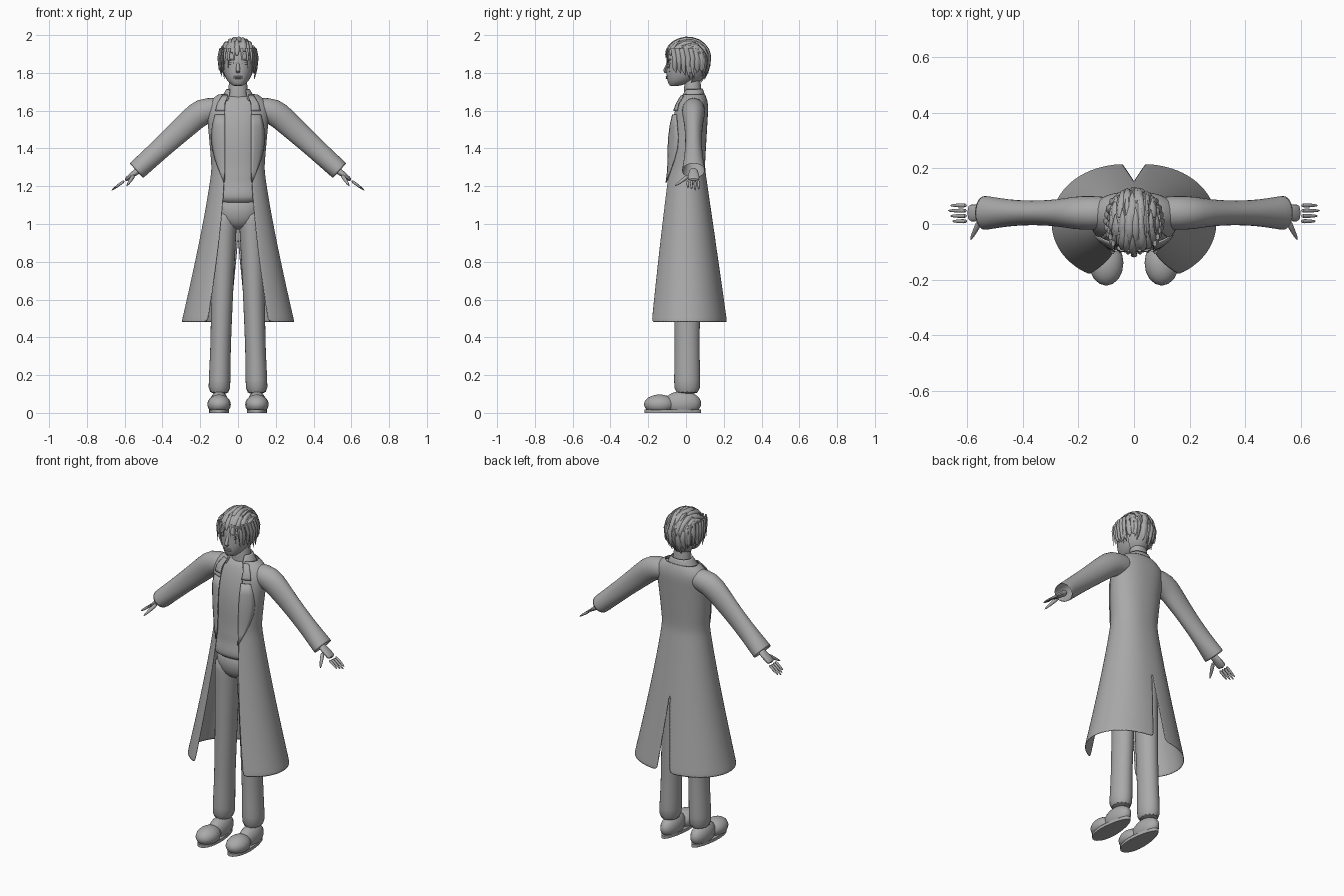
import bpy, bmesh, random
from math import sin, cos, asin, pi, radians, sqrt
from mathutils import Vector, Matrix

random.seed(4)
if "Cube" in bpy.data.objects:
    bpy.data.objects.remove(bpy.data.objects["Cube"])

colour = (.4, .4, .4, 1)
grey = bpy.data.materials.new("plain grey")
grey.use_nodes = True
grey.diffuse_color = colour
grey.node_tree.nodes["Principled BSDF"].inputs["Base Color"].default_value = colour
parts = []
SQUARENESS = .85
UP, BACK, SIDEWAYS = Vector((0, 0, 1)), Vector((0, 1, 0)), Vector((1, 0, 0))


def finish(bm, name, mirror=True, smooth=True, thickness=None):
    bmesh.ops.recalc_face_normals(bm, faces=bm.faces)
    mesh = bpy.data.meshes.new(name)
    bm.to_mesh(mesh)
    bm.free()
    mesh.materials.append(grey)
    part = bpy.data.objects.new(name, mesh)
    bpy.context.scene.collection.objects.link(part)
    if mirror:
        part.modifiers.new("mirror", "MIRROR")
    if thickness:
        part.modifiers.new("cloth", "SOLIDIFY").thickness = thickness
    if smooth:
        part.modifiers.new("smooth", "SUBSURF")
    parts.append(part)


def skin(bm, rings, closed, cap=False):
    """Join rows of points with quads."""
    rows = [[bm.verts.new(point) for point in ring] for ring in rings]
    count = len(rows[0])
    for lower, upper in zip(rows, rows[1:]):
        for i in range(count if closed else count - 1):
            j = (i + 1) % count
            bm.faces.new((lower[i], lower[j], upper[j], upper[i]))
    if cap:
        bm.faces.new(rows[0])
        bm.faces.new(rows[-1])


def half_ring(z, width, front, back, opening=0, vent=0, count=16):
    """Left half of an oval, from the front opening round to the back vent."""
    start = asin((opening / width) ** (1 / SQUARENESS))
    end = pi - asin((vent / width) ** (1 / SQUARENESS))
    middle, depth = (front + back) / 2, (back - front) / 2
    angles = [start + (end - start) * i / count for i in range(count + 1)]
    return [(width * abs(sin(t)) ** SQUARENESS, middle - depth * cos(t), z) for t in angles]


def body(name, rows, cap=True, thickness=None):
    """Mirrored loft of half ovals."""
    bm = bmesh.new()
    rings = [half_ring(*row) for row in rows]
    if cap:
        ends = []
        for z, width, front, back in (rows[0], rows[-1]):
            middle = (front + back) / 2
            ends.append(half_ring(z, width / 20, middle + front / 20, middle + back / 20 + .001))
        rings = [ends[0], *rings, ends[1]]
    skin(bm, rings, False)
    finish(bm, name, thickness=thickness)


def tube(bm, path, radii, out, count=10, cap=True):
    """Oval tube; radii are (side, out) pairs, out is one direction per point or for all."""
    points = [Vector(p) for p in path]
    rings = []
    for i, point in enumerate(points):
        along = (points[min(i + 1, len(points) - 1)] - points[max(i - 1, 0)]).normalized()
        side = along.cross(out[i] if isinstance(out, list) else out).normalized()
        outward = side.cross(along)
        turns = [2 * pi * k / count for k in range(count)]
        rings.append([point + side * radii[i][0] * cos(t) + outward * radii[i][1] * sin(t) for t in turns])
    skin(bm, rings, True, cap)


def blob(bm, centre, size, segments=12):
    matrix = Matrix.Translation(centre) @ Matrix.Diagonal((*size, 1))
    return bmesh.ops.create_uvsphere(bm, u_segments=segments, v_segments=segments, radius=1, matrix=matrix)


def spread(low, high, steps):
    return [low + (high - low) * i / steps for i in range(steps + 1)]


# Long open coat: flared skirt, straight chest, shoulders sloping to the neck
HEM, WAIST, SHOULDER, NECK = .48, 1.3, 1.64, 1.69


def coat_shape(z):
    flare = max(0, (WAIST - z) / (WAIST - HEM))
    chest = min(1, max(0, (z - WAIST) / (SHOULDER - WAIST)))
    slope = max(0, (z - SHOULDER) / (NECK - SHOULDER))
    width = .14 + .16 * flare ** 1.2 + .03 * chest - .07 * slope
    front = -.1 - .11 * flare + .05 * chest ** 3 + .03 * slope
    back = .1 + .12 * flare + .02 * chest - .02 * slope
    opening = .07 + .09 * flare ** 1.5 - .02 * slope
    vent = .04 * max(0, 2 * flare - 1)
    return width, front, back, opening, vent


def coat_front(x, z):
    width, front, back = coat_shape(z)[:3]
    reach = (x / width) ** (1 / SQUARENESS)
    return (front + back) / 2 - (back - front) / 2 * sqrt(1 - reach * reach)


body("coat", [(z, *coat_shape(z)) for z in spread(HEM, NECK, 30)], cap=False, thickness=.004)
body("coat_collar", [(1.65, .1, -.05, .11, .05), (1.72, .06, -.01, .09, .04)], cap=False, thickness=.006)

# Notched lapels lying on the coat front
bm = bmesh.new()
for low, high, flap in ((1.22, 1.58, lambda u: .003 + .07 * sin(.75 * pi * u)),
                        (1.6, 1.68, lambda u: .05 - .02 * u)):
    rows = []
    for u in spread(0, 1, 6):
        z = low + (high - low) * u
        inner = coat_shape(z)[3]
        rows.append([(x, coat_front(x, z) - .008, z) for x in spread(inner, inner + flap(u), 4)])
    skin(bm, rows, False)
finish(bm, "lapel", smooth=False, thickness=.006)

# Sleeves
bm = bmesh.new()
top, cuff = Vector((.19, .04, 1.6)), Vector((.54, .04, 1.28))
steps = spread(0, 1, 6)
tube(bm, [(.1, .04, 1.61)] + [top.lerp(cuff, t) for t in steps],
     [(.06, .06)] + [(.055 + .02 * (1 - t) ** 2, .045 + .02 * (2 * t - 1) ** 2) for t in steps],
     BACK, count=14, cap=False)
finish(bm, "sleeve", thickness=.004)

# Hands with four fingers and a thumb
bm = bmesh.new()
wrist, knuckle = Vector((.52, .04, 1.29)), Vector((.6, .04, 1.23))
pointing = (knuckle - wrist).normalized()
tube(bm, [wrist.lerp(knuckle, t) for t in spread(0, 1, 3)],
     [(.02, .024), (.017, .026), (.014, .034), (.01, .034)], BACK)
for k in range(4):
    root = knuckle + BACK * (.019 * k - .03)
    reach = .09 - .01 * abs(k - 2)
    tube(bm, [root + pointing * reach * t for t in spread(0, 1, 2)],
         [(r, r) for r in (.009, .008, .004)], BACK, count=8)
tube(bm, [(.55, .02, 1.26), (.57, -.02, 1.23), (.59, -.06, 1.2)],
     [(r, r) for r in (.013, .011, .004)], SIDEWAYS, count=8)
finish(bm, "hand")


# Shirt with a loose hem, following the coat from inside
def shirt_row(z):
    width, front, back = coat_shape(z)[:3]
    puff = .012 * sin(pi * min(1, (z - 1.1) / .1))
    return z, min(width - .012, .13) + puff, max(front + .01, -.095) - puff, min(back - .015, .09)


body("shirt", [shirt_row(z) for z in spread(1.11, 1.68, 16)])

# Trousers
body("trouser_seat", [(.97, .03, -.03, .05), (1, .1, -.07, .09), (1.06, .13, -.09, .1), (1.15, .13, -.08, .08)])
bm = bmesh.new()
path, radii = [], []
for t in spread(0, 1, 12):
    path.append((.1 - .03 * t, .006, .09 + t))
    width = .055 + .016 * t * t + .006 * max(0, 1 - 4 * t)
    radii.append((width, width + .012))
tube(bm, path, radii, BACK, count=14)
finish(bm, "trouser_leg")

# Slip-on shoes: rounded toe and foot on a flat sole
SOLE = .018
bm = bmesh.new()
blob(bm, (.1, -.14, .045), (.062, .082, .052), 16)
blob(bm, (.1, -.02, .05), (.05, .1, .065), 16)
for vertex in bm.verts:
    vertex.co.z = max(vertex.co.z, SOLE - .006)
finish(bm, "shoe_upper", smooth=False)
bm = bmesh.new()
turns = [2 * pi * k / 28 for k in range(28)]
skin(bm, [[(.1 + (.052 - .01 * cos(t)) * sin(t), -.07 + .15 * cos(t), z) for t in turns] for z in (0, SOLE)], True, cap=True)
finish(bm, "shoe_sole", smooth=False)

# Neck and head
body("neck", [(1.6, .07, -.02, .09), (1.67, .05, -.01, .08), (1.8, .05, -.01, .08)])
body("head", [(1.73, .03, -.09, -.03), (1.76, .06, -.1, .05), (1.8, .078, -.105, .09), (1.85, .086, -.1, .1),
              (1.9, .086, -.105, .11), (1.96, .05, -.06, .08)])
bm = bmesh.new()
tube(bm, [(0, -.094, 1.86), (0, -.106, 1.83), (0, -.118, 1.81), (0, -.098, 1.8)],
     [(r, r * .7) for r in (.007, .01, .014, .012)], BACK, count=8)
finish(bm, "nose", mirror=False)
bm = bmesh.new()
for z in (1.772, 1.78):
    blob(bm, (0, -.1, z), (.023, .008, .004))
finish(bm, "lips", mirror=False, smooth=False)
bm = bmesh.new()
blob(bm, (.036, -.083, 1.85), (.017, .013, .008))
blob(bm, (.038, -.086, 1.87), (.024, .014, .004))
finish(bm, "eye_and_brow", smooth=False)
bm = bmesh.new()
blob(bm, (.088, .02, 1.83), (.011, .02, .034))
finish(bm, "ear", smooth=False)

# Hair: a base shell cut away at the face
CROWN, SKULL, NAPE_STRETCH = Vector((0, .008, 1.88)), Vector((.097, .118, .105)), 1.5
bm = bmesh.new()
blob(bm, CROWN, SKULL * .98, 20)
bmesh.ops.delete(bm, geom=[v for v in bm.verts if v.co.y < .02 and v.co.z < 1.9], context="VERTS")
for vertex in bm.verts:
    if vertex.co.z < CROWN.z:
        vertex.co.z = CROWN.z + (vertex.co.z - CROWN.z) * NAPE_STRETCH
finish(bm, "hair_base", mirror=False, smooth=False)


def on_head(across, sweep, lift):
    """Point over the skull; sweep runs from the face over the crown to the nape."""
    out = Vector((sin(across), -cos(sweep) * cos(across), sin(sweep) * cos(across)))
    point = CROWN + out * SKULL + out * lift
    if out.z < 0:
        point.z = CROWN.z + (point.z - CROWN.z) * NAPE_STRETCH
    return point, out


# Swept-back locks in rows from hairline to nape
bm = bmesh.new()
for sweep in (15, 55, 95, 130, 165):
    for k in range(9):
        across = radians(16 * (k - 4) + random.uniform(-5, 5))
        start = radians(sweep + random.uniform(-9, 9))
        width = random.uniform(.012, .018)
        steps = [on_head(across * (1 - t / 6), start + t * pi / 3, .008 * t * t - .002) for t in spread(0, 1, 4)]
        tube(bm, [point for point, out in steps], [(width * w, .009 * w) for w in (.5, 1, .9, .6, .1)],
             [out for point, out in steps], count=6)
# Side locks and loose fringe strands
for side in (-1, 1):
    for y in spread(-.06, .08, 6):
        x = side * sqrt(1 - ((y - CROWN.y) / SKULL.y) ** 2) * SKULL.x
        low = 1.76 + random.uniform(0, .05)
        tube(bm, [(x * .95, y - .01, 1.93), (x * 1.05, y, 1.88), (x, y, 1.82), (x * .9, y + .01, low)],
             [(r, r * .6) for r in (.012, .014, .01, .001)], SIDEWAYS * side, count=6)
    for x in (.02, .045, .065):
        tube(bm, [(side * x, -.095, 1.93), (side * x * 1.1, x * .2 - .11, 1.9), (side * x * 1.15, x * .4 - .112, 1.87 - x)],
             [(r, r * .6) for r in (.007, .006, .001)], -BACK, count=6)
finish(bm, "hair_locks", mirror=False, smooth=False)

for ob in bpy.context.scene.objects:
    ob.select_set(ob in parts)
bpy.context.view_layer.objects.active = parts[0]
bpy.ops.object.shade_smooth_by_angle(angle=radians(50))
